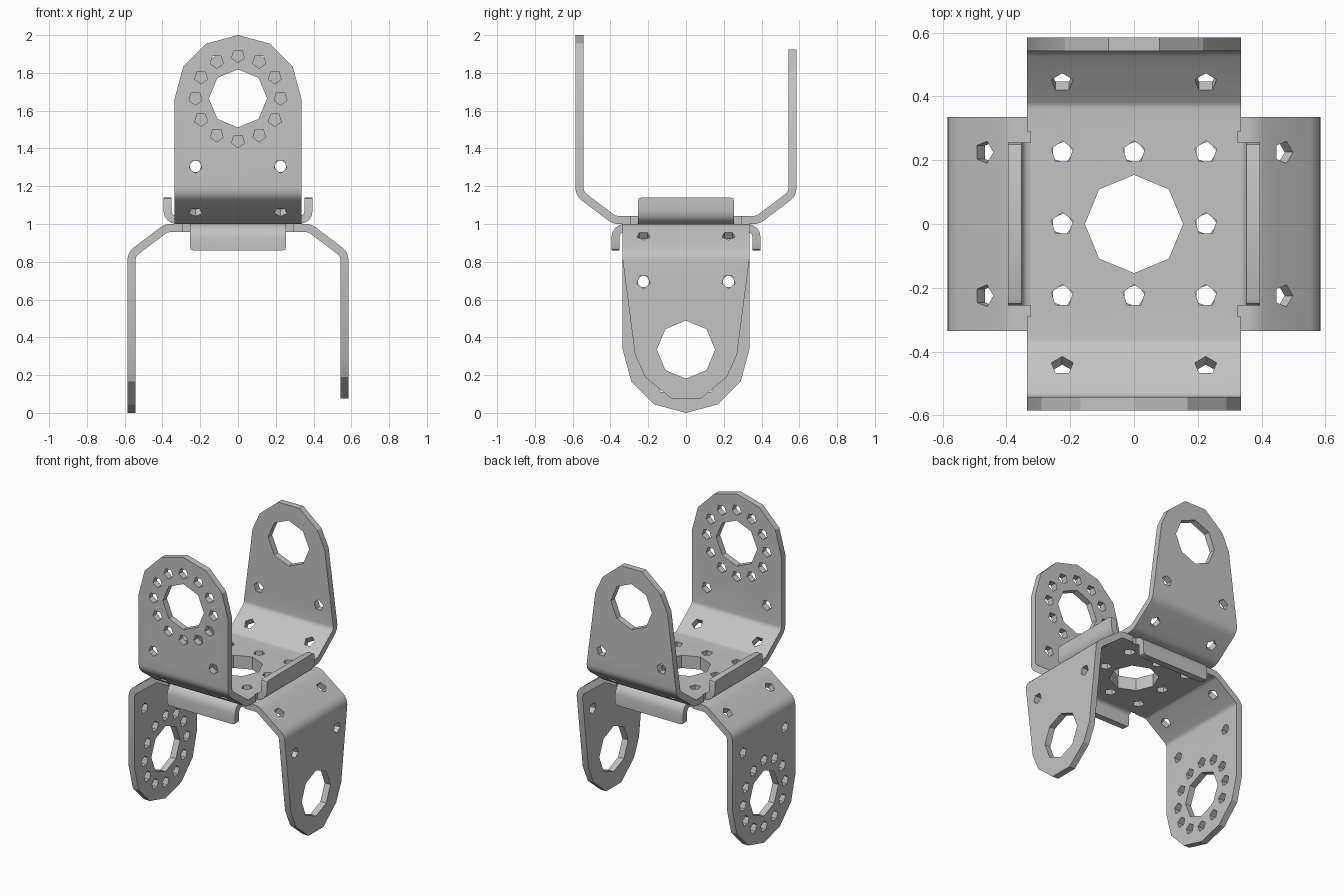
import bpy, bmesh
from math import sin, cos, tan, pi, radians
from mathutils import Vector, Matrix

cube = bpy.data.objects.get("Cube")
if cube:
    bpy.data.objects.remove(cube)

T = 0.043            # sheet thickness
W = 0.335            # half width of the sheet
REACH = 0.585        # outer face of the arms
R = 0.08             # outer bend radius
SLOPE = radians(37)
HUB = 1.665          # height of the arm hub holes

steel = bpy.data.materials.new("grey_metal")
steel.use_nodes = True
colour = (0.55, 0.55, 0.55, 1)
steel.diffuse_color = colour
steel.node_tree.nodes["Principled BSDF"].inputs["Base Color"].default_value = colour


def prism(bm, points, sweep):
    """Extrude a polygon along a vector into a closed solid."""
    face = bm.faces.new([bm.verts.new(p) for p in points])
    moved = bmesh.ops.extrude_face_region(bm, geom=[face], use_keep_orig=True)
    verts = [g for g in moved["geom"] if isinstance(g, bmesh.types.BMVert)]
    bmesh.ops.translate(bm, verts=verts, vec=sweep)


def drill(bm, centre, axis, up, sides=5, radius=0.036, depth=0.14):
    """Add a many-sided drill with one corner pointing along up."""
    axis, up, centre = Vector(axis), Vector(up), Vector(centre)
    side = up.cross(axis)
    start = centre - axis * depth / 2
    ring = [start + radius * (up * cos(2 * pi * i / sides) + side * sin(2 * pi * i / sides))
            for i in range(sides)]
    prism(bm, ring, axis * depth)


def make_object(bm, name):
    bmesh.ops.recalc_face_normals(bm, faces=bm.faces[:])
    mesh = bpy.data.meshes.new(name)
    bm.to_mesh(mesh)
    bm.free()
    obj = bpy.data.objects.new(name, mesh)
    mesh.materials.append(steel)
    bpy.context.collection.objects.link(obj)
    return obj


# Folded sheet: side profile from two bends per arm
bend_y = 0.36
drop = R * (1 - cos(SLOPE))
upper_y = REACH - R
run = upper_y - bend_y
upper_z = 1 + R + run * tan(SLOPE)


def half_profile(radius):
    angles = [SLOPE * i / 3 for i in range(4)]
    pts = [(bend_y + radius * sin(a), 1 + R - radius * cos(a)) for a in angles]
    angles = [SLOPE + (pi / 2 - SLOPE) * i / 4 for i in range(5)]
    pts += [(upper_y + radius * sin(a), upper_z - radius * cos(a)) for a in angles]
    return pts + [(upper_y + radius, 2.1)]


outer, inner = half_profile(R), half_profile(R - T)
half = outer + inner[::-1]
n = len(outer)
loop = ([(-y, z) for y, z in outer[::-1]] + outer + inner[::-1]
        + [(-y, z) for y, z in inner])
bm = bmesh.new()
prism(bm, [(-W, y, z) for y, z in loop], (2 * W, 0, 0))
bracket = make_object(bm, "upper_bracket")

# Cutters: arm outlines
cut = bmesh.new()
dome = [(W * cos(i * pi / 6), HUB + W * sin(i * pi / 6)) for i in range(7)]
taper = [(W, 1.19), (0.27, 1.692), (0.216, 1.81), (0.08, 1.923)]
taper += [(-x, z) for x, z in taper[::-1]]
for outline, y in ((dome, -0.7), (taper, 0.45)):
    base = outline[0][1]
    frame = [(-0.5, base), (-0.5, 2.3), (0.5, 2.3), (0.5, base)]
    prism(cut, [(x, y, z) for x, z in outline + frame], (0, 0.25, 0))

# Cutters: edge reliefs beside the tabs
for s in (-1, 1):
    prism(cut, [(s * 0.325, -0.29, 0.9), (s * 0.4, -0.29, 0.9),
                (s * 0.4, 0.29, 0.9), (s * 0.325, 0.29, 0.9)], (0, 0, 0.3))

# Cutters: plate holes
drill(cut, (0, 0, 1.02), (0, 0, 1), (0, 1, 0), 8, 0.154)
for i in (-1, 0, 1):
    for j in (-1, 0, 1):
        if i or j:
            drill(cut, (0.225 * i, 0.225 * j, 1.02), (0, 0, 1), (0, 1, 0))

# Cutters: holes in the slopes and arms
arm_y = REACH - T / 2
for s in (-1, 1):
    drill(cut, (0, s * arm_y, HUB), (0, 1, 0), (0, 0, 1), 8, 0.154)
    for x in (-0.225, 0.225):
        drill(cut, (x, s * 0.458, 1.078), (0, -s * sin(SLOPE), cos(SLOPE)),
              (0, cos(SLOPE), s * sin(SLOPE)))
        drill(cut, (x, s * arm_y, 1.305), (0, 1, 0), (0, 0, s))
for i in range(12):
    a = i * pi / 6
    drill(cut, (0.225 * sin(a), -arm_y, HUB + 0.225 * cos(a)), (0, 1, 0), (0, 0, -1))

cutter = make_object(cut, "cutter")
cutter.hide_render = True
mod = bracket.modifiers.new("holes", "BOOLEAN")
mod.operation = "DIFFERENCE"
mod.solver = "EXACT"
mod.object = cutter
bpy.context.view_layer.update()
graph = bpy.context.evaluated_depsgraph_get()
mesh = bpy.data.meshes.new_from_object(bracket.evaluated_get(graph))
bracket.modifiers.clear()
bracket.data = mesh
bpy.data.objects.remove(cutter)


# Side tabs curling up from the plate edges
def tab(name, s):
    cx, cz, r = 0.325, 1.07, 0.07
    arc = [i * pi / 8 for i in range(5)]
    pts = [(cx + r * sin(a), cz - r * cos(a)) for a in arc] + [(cx + r, 1.14)]
    r -= T
    pts += [(cx + r, 1.14)] + [(cx + r * sin(a), cz - r * cos(a)) for a in arc[::-1]]
    bm = bmesh.new()
    prism(bm, [(s * x, -0.255, z) for x, z in pts], (0, 0.51, 0))
    corners = [e for e in bm.edges
               if all(v.co.z > 1.13 for v in e.verts)
               and abs(e.verts[0].co.y - e.verts[1].co.y) < 0.01]
    bmesh.ops.bevel(bm, geom=corners, offset=0.018, segments=2, profile=0.5, affect="EDGES")
    return make_object(bm, name)


parts = [bracket, tab("upper_left_tab", 1), tab("upper_right_tab", -1)]

# Lower bracket: the same part turned over and crossed
flip = Matrix(((0, 1, 0, 0), (1, 0, 0, 0), (0, 0, -1, 2), (0, 0, 0, 1)))
names = ("lower_bracket", "lower_back_tab", "lower_front_tab")
for part, name in zip(parts[:], names):
    copy = bpy.data.objects.new(name, part.data.copy())
    copy.data.transform(flip)
    bpy.context.collection.objects.link(copy)
    parts.append(copy)

# Smooth bends, sharp cut edges
bpy.ops.object.select_all(action="DESELECT")
for part in parts:
    part.select_set(True)
bpy.context.view_layer.objects.active = bracket
bpy.ops.object.shade_smooth_by_angle(angle=radians(25))
